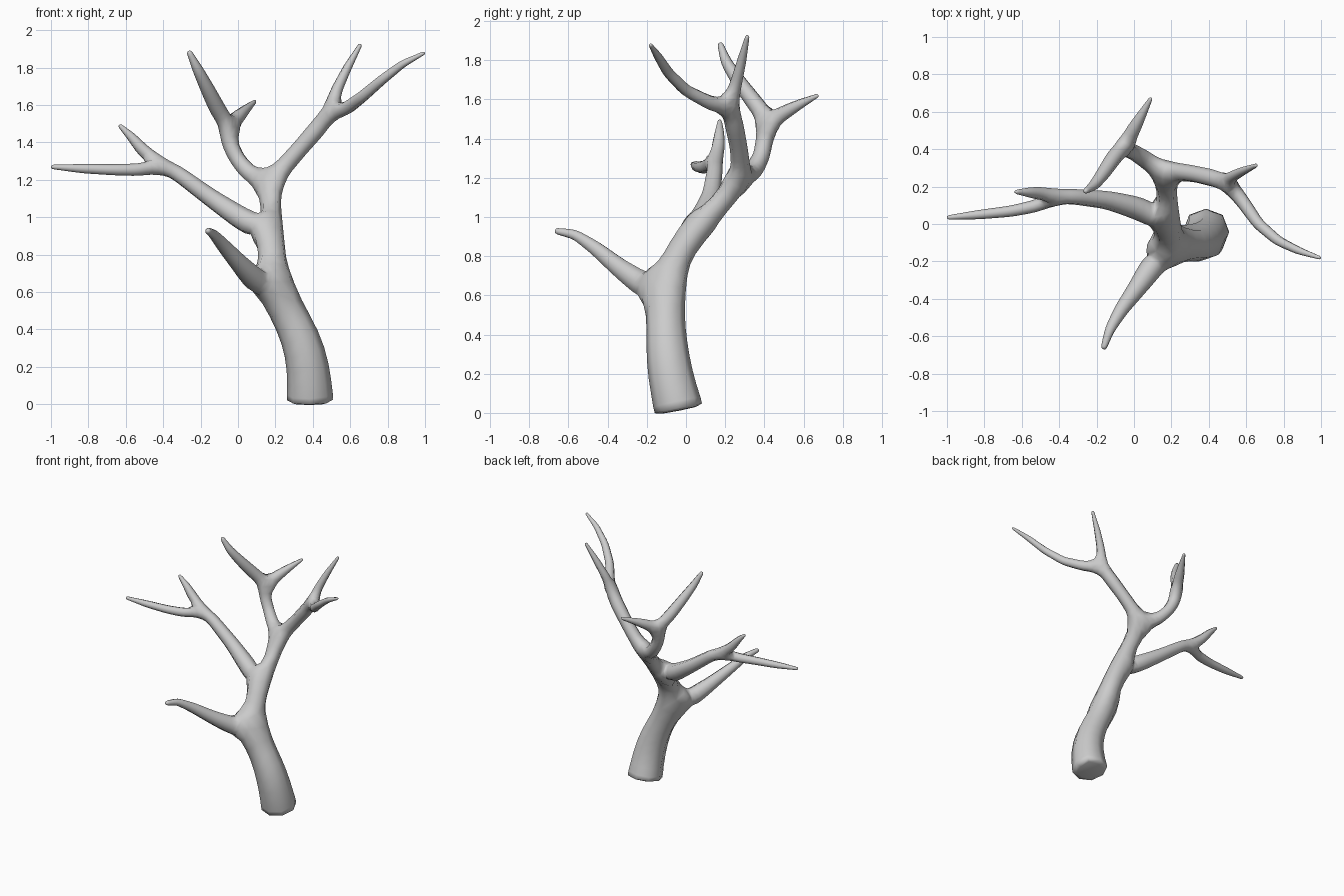
import bpy

verts, radii, edges = [], [], []


def grow(start, points):
    """Extend a limb from vertex index start through (x, y, z, radius) points."""
    prev = start
    for x, y, z, r in points:
        verts.append((x, y, z))
        radii.append(r / 0.93)          # offset the subdivision shrink
        if prev is not None:
            edges.append((prev, len(verts) - 1))
        prev = len(verts) - 1
    return prev


# Trunk up to the low branch
low_fork = grow(None, [(.385, -.036, .009, .138), (.385, -.04, .03, .124),
                       (.378, -.083, .2, .116), (.335, -.1, .36, .106),
                       (.262, -.105, .5, .1), (.195, -.115, .6, .09)])

# Low front branch
grow(low_fork, [(.105, -.215, .652, .07), (.015, -.345, .745, .05),
                (-.07, -.46, .84, .038), (-.13, -.565, .91, .027),
                (-.165, -.672, .93, .015)])

# Upper trunk
mid_fork = grow(low_fork, [(.185, -.06, .75, .08), (.182, -.03, .83, .076),
                           (.165, .02, .92, .072)])

# Left branch and its two twigs
left_fork = grow(mid_fork, [(.03, .082, .985, .064), (-.14, .128, 1.1, .05),
                            (-.33, .147, 1.24, .042), (-.42, .145, 1.28, .044)])
grow(left_fork, [(-.51, .165, 1.36, .035), (-.57, .17, 1.43, .025),
                 (-.637, .172, 1.495, .01)])
grow(left_fork, [(-.53, .095, 1.254, .034), (-.66, .068, 1.254, .03),
                 (-.83, .05, 1.26, .025), (-1.003, .034, 1.27, .011)])

# Crown stem
top_fork = grow(mid_fork, [(.178, .12, 1.015, .063), (.17, .205, 1.1, .056),
                           (.16, .27, 1.18, .052)])

# Right branch and its two twigs
right_fork = grow(top_fork, [(.232, .28, 1.255, .05), (.325, .268, 1.36, .045),
                             (.425, .245, 1.475, .048), (.49, .225, 1.56, .046)])
grow(right_fork, [(.527, .255, 1.68, .03), (.585, .285, 1.8, .023),
                  (.657, .315, 1.928, .01)])
grow(right_fork, [(.578, .125, 1.58, .037), (.665, -.0, 1.645, .031),
                  (.77, -.09, 1.735, .027), (.88, -.143, 1.82, .021),
                  (1.0, -.183, 1.881, .009)])

# Back branch and its two twigs
back_fork = grow(top_fork, [(.06, .345, 1.235, .047), (-.003, .385, 1.31, .042),
                            (-.048, .402, 1.4, .045), (-.045, .425, 1.48, .042)])
grow(back_fork, [(.0, .51, 1.537, .037), (.045, .59, 1.58, .024),
                 (.093, .677, 1.622, .009)])
grow(back_fork, [(-.105, .36, 1.57, .044), (-.165, .27, 1.69, .037),
                 (-.215, .205, 1.79, .028), (-.265, .172, 1.892, .013)])

# Skin the skeleton into one smooth tree
mesh = bpy.data.meshes.new("bare_tree")
mesh.from_pydata(verts, edges, [])
tree = bpy.data.objects.new("bare_tree", mesh)
bpy.context.collection.objects.link(tree)

skin = tree.modifiers.new("skin", 'SKIN')
skin.use_x_symmetry = False
skin.use_smooth_shade = True
skin.branch_smoothing = 0.2
for i, sv in enumerate(mesh.skin_vertices[0].data):
    sv.radius = (radii[i], radii[i])
    sv.use_root = (i == 0)

sub = tree.modifiers.new("subdivision", 'SUBSURF')
sub.levels = sub.render_levels = 1
